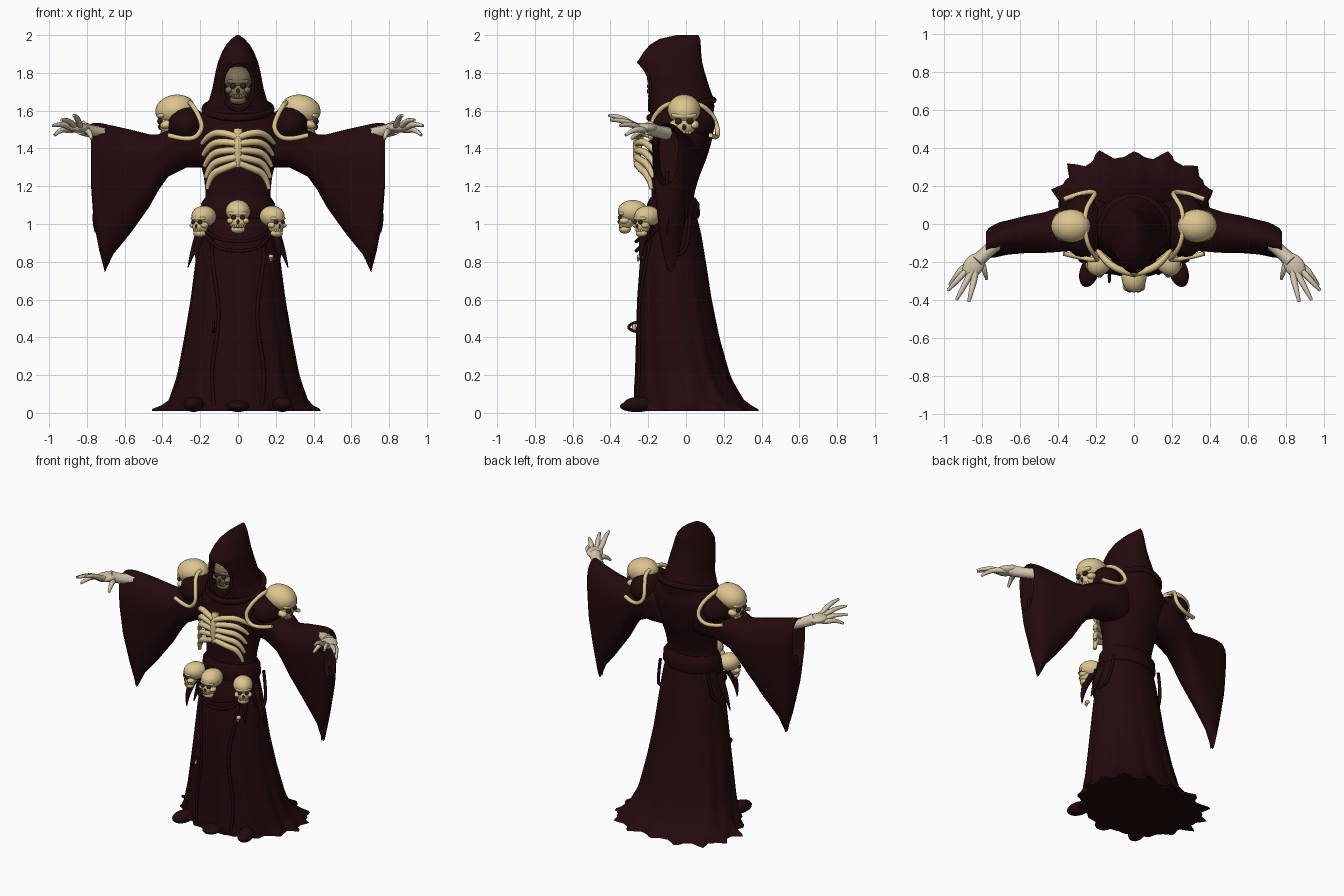
import bpy, bmesh, math, random
from math import sin, cos, pi, sqrt
from mathutils import Matrix, Vector, Euler

random.seed(4)
if "Cube" in bpy.data.objects:
    bpy.data.objects.remove(bpy.data.objects["Cube"])


def material(name, rgb):
    m = bpy.data.materials.new(name)
    m.use_nodes = True
    m.diffuse_color = (*rgb, 1)
    m.node_tree.nodes["Principled BSDF"].inputs["Base Color"].default_value = (*rgb, 1)
    return m


ROBE = material("dark maroon cloth", (0.017, 0.003, 0.0035))
STRAP = material("dark leather", (0.014, 0.003, 0.003))
BONE = material("yellowed bone", (0.72, 0.56, 0.28))
SKIN = material("pale skin", (0.64, 0.56, 0.41))
FACE = material("shaded bone", (0.21, 0.16, 0.088))
HOLE = material("socket", (0.03, 0.018, 0.01))


def add(name, me, mats, angle=50):
    for m in mats:
        me.materials.append(m)
    me.shade_smooth()
    me.set_sharp_from_angle(angle=math.radians(angle))
    ob = bpy.data.objects.new(name, me)
    bpy.context.collection.objects.link(ob)
    return ob


def skin(name, rings, mat):
    """Bridge closed rings of points and cap both ends."""
    bm = bmesh.new()
    vs = [[bm.verts.new(p) for p in r] for r in rings]
    n = len(rings[0])
    for a, b in zip(vs, vs[1:]):
        for i in range(n):
            j = (i + 1) % n
            bm.faces.new((a[i], a[j], b[j], b[i]))
    bm.faces.new(vs[0])
    bm.faces.new(vs[-1])
    bmesh.ops.recalc_face_normals(bm, faces=bm.faces)
    me = bpy.data.meshes.new(name)
    bm.to_mesh(me)
    bm.free()
    return add(name, me, [mat])


def tube(name, pts, radius, mat, taper=None, cyclic=False):
    """Round smooth strand through control points."""
    cu = bpy.data.curves.new(name, "CURVE")
    cu.dimensions = "3D"
    cu.bevel_depth, cu.bevel_resolution, cu.use_fill_caps = radius, 2, True
    sp = cu.splines.new("NURBS")
    sp.points.add(len(pts) - 1)
    for i, (q, p) in enumerate(zip(sp.points, pts)):
        q.co = (*p, 1)
        q.radius = taper[i] if taper else 1
    sp.order_u, sp.resolution_u = 3, 6
    sp.use_endpoint_u, sp.use_cyclic_u = not cyclic, cyclic
    tmp = bpy.data.objects.new("tmp", cu)
    me = bpy.data.meshes.new_from_object(tmp)
    bpy.data.objects.remove(tmp)
    me.materials.clear()
    return add(name, me, [mat])


def blobs(name, parts, mats, matrix):
    """Ellipsoids (centre, radii, material slot) joined in one mesh."""
    bm = bmesh.new()
    for c, r, slot in parts:
        m = matrix @ Matrix.Translation(c) @ Matrix.Diagonal((*r, 1))
        new = bmesh.ops.create_uvsphere(bm, u_segments=20, v_segments=12, radius=1, matrix=m)
        for f in {f for v in new["verts"] for f in v.link_faces}:
            f.material_index = slot
    me = bpy.data.meshes.new(name)
    bm.to_mesh(me)
    bm.free()
    return add(name, me, mats, 80)


def skull(name, loc, size, rot=(0, 0, 0), bone=BONE, jaw=True):
    parts = [((0, .05, .2), (.4, .48, .36), 0), ((0, -.16, -.12), (.3, .24, .27), 0),
             ((0, -.27, .13), (.31, .15, .1), 0), ((0, -.385, -.14), (.045, .05, .07), 1)]
    for s in (-1, 1):
        parts += [((s * .24, -.22, -.11), (.12, .16, .1), 0), ((s * .14, -.36, .0), (.085, .07, .075), 1)]
    for i in range(5):
        parts.append((((i - 2) * .07, -.36 + .02 * abs(i - 2), -.28), (.034, .04, .06), 0))
    if jaw:
        parts += [((0, -.2, -.38), (.23, .19, .14), 0), ((0, -.29, -.335), (.17, .1, .01), 1)]
    m = Matrix.Translation(loc) @ Euler(rot).to_matrix().to_4x4() @ Matrix.Scale(size, 4)
    return blobs(name, parts, [bone, HOLE], m)


def ring_at(keys, z):
    """Half width, front y and back y at a height."""
    for a, b in zip(keys, keys[1:]):
        if z <= b[0]:
            t = max(0, (z - a[0]) / (b[0] - a[0]))
            return [p + (q - p) * t for p, q in zip(a[1:], b[1:])]
    return keys[-1][1:]


def front_y(keys, x, z):
    hx, yf, yb = ring_at(keys, z)
    return (yf + yb) / 2 - (yb - yf) / 2 * sqrt(max(0, 1 - (x / hx) ** 2))


def lathe(keys, zs, n, scale=lambda k, a, z: 1):
    rings = []
    for z in zs:
        hx, yf, yb = ring_at(keys, z)
        row = []
        for k in range(n):
            a = 2 * pi * k / n
            f = scale(k, a, z)
            row.append((hx * cos(a) * f, (yf + yb) / 2 + (yb - yf) / 2 * sin(a) * f, z))
        rings.append(row)
    return rings


# Robe: torso and flared skirt with folds and a torn hem
body = [(.01, .385, -.27, .345), (.04, .375, -.275, .33), (.07, .36, -.275, .3), (.12, .345, -.275, .27),
        (.2, .32, -.27, .23), (.4, .283, -.265, .175), (.6, .25, -.26, .135), (.8, .225, -.245, .105),
        (.95, .2, -.22, .08), (1.05, .185, -.2, .055), (1.15, .17, -.18, .04), (1.25, .18, -.185, .07),
        (1.35, .205, -.2, .11), (1.45, .23, -.195, .14), (1.53, .24, -.18, .15), (1.6, .19, -.165, .14),
        (1.66, .13, -.13, .12)]
spikes = [random.uniform(.13, .25) for _ in range(16)]


def folds(k, a, z):
    f = 1 + .022 * max(0, 1 - z) * (sin(13 * a) + .5 * sin(22 * a + 1))
    low = max(0, 1 - z / .15)
    if sin(a) > 0:
        f += .12 * low * abs(sin(2 * a))
    # Points of the torn hem, each three vertices wide
    near = 1 - abs((k + 3) % 6 - 3) / 2
    if z < .045 and near > 0:
        f += spikes[(k + 3) // 6 % 16] * near * (.3 if sin(a) < -.2 else .8) * (1 if z < .025 else .4)
    return f


skin("robe", lathe(body, [.01, .022, .04, .07] + [.1 + .04 * i for i in range(40)], 96, folds), ROBE)

# Hood with a recessed opening, rim and drooping cowl
hood = [(1.55, .2, -.18, .14), (1.62, .178, -.2, .15), (1.66, .152, -.215, .148), (1.72, .135, -.225, .125),
        (1.8, .12, -.24, .1), (1.86, .105, -.255, .085), (1.91, .085, -.225, .08), (1.95, .062, -.19, .078),
        (1.98, .035, -.14, .075), (2.0, .008, -.05, .065)]
rings = lathe(hood, [1.55 + .01 * i for i in range(46)], 96)
rings = [[(x, y + .12 if y < -.05 and (x / .08) ** 2 + ((z - 1.73) / .125) ** 2 < 1 else y, z)
          for x, y, z in r] for r in rings]
skin("hood", rings, ROBE)
rim = [(.082 * cos(t), 1.73 + .128 * sin(t)) for t in [2 * pi * i / 24 for i in range(24)]]
tube("hood_rim", [(x, front_y(hood, x, z) + .004, z) for x, z in rim], .01, ROBE, cyclic=True)
cowl = lathe(hood, [1.61], 24, lambda k, a, z: .97)[0]
tube("cowl_fold", [(x, y, z + .28 * (y + .02)) for x, y, z in cowl], .02, ROBE, cyclic=True)
skull("face", (0, -.125, 1.73), .19, bone=FACE)

# Belt and hanging rope
belt = [(1.03, .19, -.205, .065), (1.05, .2, -.215, .075), (1.11, .195, -.205, .07), (1.14, .175, -.19, .05)]
skin("belt", lathe(belt, [b[0] for b in belt], 48), ROBE)
for drop in (.85, .9):
    tube("belt_rope", [(-.2, -.13, 1.0), (-.15, -.24, drop + .03), (0, -.27, drop),
                       (.15, -.24, drop + .03), (.2, -.13, 1.0)], .01, STRAP)

# Ribcage ornament on the chest
tube("sternum", [(0, -.24, 1.5), (0, -.265, 1.42), (0, -.258, 1.3)], .024, BONE, (1, 1.2, .6))


def chest(x, z):
    return (x, -.04 - .22 * sqrt(1 - (x / .215) ** 2), z)


# Sleeve stations: x, top, bottom, centre y, half depth
sleeve = [(.12, 1.55, 1.3, 0, .12), (.2, 1.56, 1.3, 0, .145), (.27, 1.55, 1.3, -.01, .145),
          (.37, 1.5, 1.25, -.025, .135), (.42, 1.475, 1.18, -.035, .13), (.47, 1.475, 1.09, -.045, .125),
          (.57, 1.5, .95, -.055, .12), (.66, 1.52, .84, -.07, .115), (.705, 1.53, .745, -.08, .115),
          (.735, 1.535, .86, -.09, .11), (.765, 1.535, 1.02, -.1, .095), (.778, 1.53, 1.2, -.11, .08),
          (.68, 1.5, 1.22, -.09, .06)]
tips = [(.775, -.29, 1.45), (.87, -.41, 1.575), (.935, -.4, 1.55), (.98, -.35, 1.52), (.97, -.32, 1.47)]

for s, side in ((1, "left"), (-1, "right")):
    def flip(pts):
        return [(s * x, y, z) for x, y, z in pts]

    for i in range(5):
        z = 1.46 - .035 * i
        tube(side + "_rib", flip([chest(.005, z), chest(.07, z + .025 - .012 * i), chest(.15, z + .02 - .02 * i),
                                  chest(.192 - .007 * i, z - .035 - .025 * i)]), .018, BONE, (1, 1.05, 1.1, .6))

    # Wide hanging sleeve
    rings = []
    for x, top, bot, yc, hy in sleeve:
        row = []
        for k in range(32):
            a = 2 * pi * k / 32
            t = (1 - sin(a)) / 2
            width = hy * (1 - .55 * t * min(1, (top - bot) / .7)) * (1 + .06 * sin(9 * t))
            row.append((s * x, yc + width * cos(a), bot + (top - bot) * (1 - t)))
        rings.append(row)
    skin(side + "_sleeve", rings, ROBE)
    for dx, z in ((.7, .8), (.755, 1.0), (.765, 1.2)):
        tube(side + "_sleeve_tatter", flip([(dx, -.1, z + .08), (dx + .012, -.1, z), (dx, -.1, z - .05)]),
             .012, ROBE, (1, .7, .1))

    # Hand with spread fingers
    tube(side + "_wrist", flip([(.72, -.1, 1.48), (.79, -.16, 1.49), (.83, -.2, 1.51)]), .036, SKIN, (1, .9, 1.1))
    turn = Matrix.Translation((s * .845, -.22, 1.51)) @ Matrix.Rotation(s * .6, 4, "Z")
    blobs(side + "_palm", [((0, 0, 0), (.052, .072, .026), 0)], [SKIN], turn)
    for i, tip in enumerate(tips):
        root = Vector((.8, -.2, 1.49)) if i == 0 else Vector((.815 + .02 * i, -.285 + .016 * i, 1.52 - .006 * i))
        mid = root.lerp(Vector(tip), .55) + Vector((0, 0, .022))
        tube(side + "_finger", flip([Vector((.83, -.2, 1.505)), root, mid, Vector(tip)]), .016, SKIN, (1, 1.1, .95, .5))

    # Shoulder guard: pad, bone trim and outward skull
    pad = Matrix.Translation((s * .275, -.01, 1.525))
    blobs(side + "_shoulder_pad", [((0, 0, 0), (.105, .165, .1), 0)], [STRAP], pad)
    trim = [(.37, .13, 1.47), (.28, .165, 1.45), (.2, .17, 1.5), (.215, .14, 1.58), (.255, .08, 1.635), (.26, -.02, 1.645),
            (.245, -.11, 1.635), (.205, -.17, 1.57), (.185, -.19, 1.5), (.25, -.185, 1.435), (.37, -.155, 1.47)]
    tube(side + "_shoulder_trim", flip(trim), .013, BONE)
    skull(side + "_shoulder_skull", (s * .335, -.01, 1.56), .22, (.2, 0, s * pi / 2), jaw=False)

    # Belt skull, torn tails and hip strap
    skull(side + "_belt_skull", (s * .185, -.21, 1.01), .155, (0, 0, s * .65))
    for x, y, z in ((.265, -.1, .77), (.22, -.24, .8)):
        tube(side + "_belt_tail", flip([(.18, y * .8, 1.0), (.22, y, .92), (x, y, z)]), .026, ROBE, (1, 1, .1))
    tube(side + "_hip_strap", flip([(.18, .02, 1.05), (.205, .02, .88), (.225, -.06, .82), (.212, -.13, .9),
                                    (.18, -.12, 1.05)]), .01, STRAP)

    # Skirt front seam and shoe
    seam = [(.12 + .02 * sin(9 * z), z) for z in [.04 + .11 * i for i in range(9)]]
    tube(side + "_front_seam", flip([(x, front_y(body, x, z) - .002, z) for x, z in seam]), .01, ROBE)
    foot = Matrix.Translation((s * .235, -.25, .045)) @ Matrix.Rotation(s * .3, 4, "Z")
    blobs(side + "_shoe", [((0, 0, 0), (.05, .085, .04), 0)], [ROBE], foot)

# Centre belt skull, small charms and front hem lobe
skull("center_belt_skull", (0, -.29, 1.035), .165)
skull("bead_skull", (.175, -.245, .82), .035)
tube("charm_loop", [(-.13, -.26, .48), (-.13, -.3, .47), (-.13, -.305, .44), (-.13, -.26, .43)], .008, STRAP)
blobs("charm_bead", [((-.13, -.275, .455), (.01, .01, .02), 0)], [BONE], Matrix.Identity(4))
blobs("front_hem_lobe", [((0, -.27, .035), (.06, .08, .03), 0)], [ROBE], Matrix.Identity(4))
